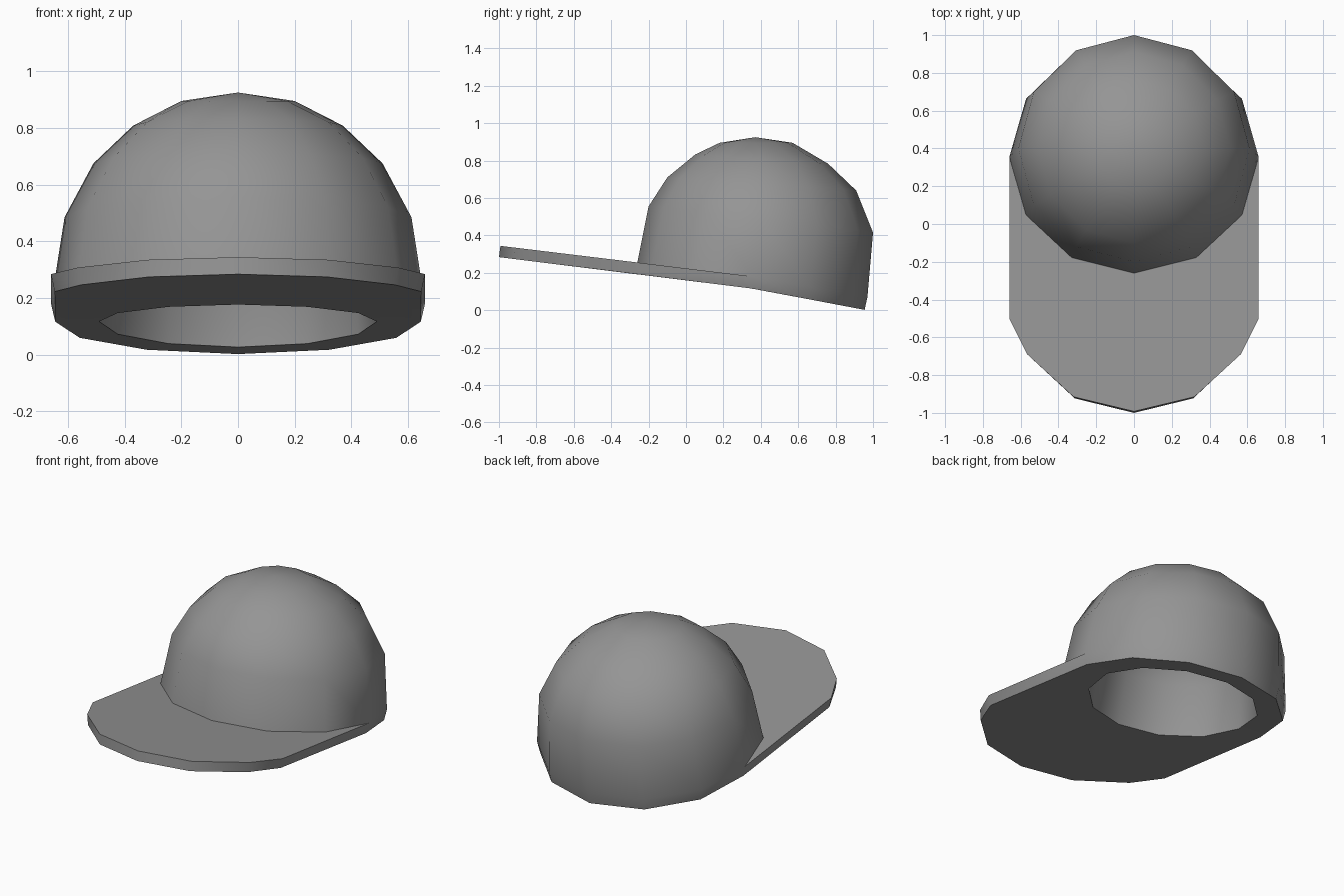
import bpy, bmesh, math

if "Cube" in bpy.data.objects:
    bpy.data.objects.remove(bpy.data.objects["Cube"])

N = 12  # sides of the crown; index 0 is +x, 3 is back, 9 is front


def top_z(y):
    """Height of the brim's upper surface, steeper behind the middle."""
    return 0.18 - (y - 0.36) * (0.18 if y > 0.36 else 0.1213)


def bottom_z(y):
    """Height of the underside."""
    return 0.115 - (y - 0.36) * (0.19 if y > 0.36 else 0.125)


bm = bmesh.new()


def ring(cy, rx, ry, height):
    out = []
    for k in range(N):
        a = 2 * math.pi * k / N
        y = cy + ry * math.sin(a)
        out.append(bm.verts.new((rx * math.cos(a), y, height(y, math.sin(a)))))
    return out


def bridge(a, b, ks):
    for k in ks:
        j = (k + 1) % len(a)
        bm.faces.new((a[k], a[j], b[j], b[k]))


# Crown rings from top down: centre y, x radius, y radius, height, tilt
CROWN = [
    (0.375, 0.20, 0.195, 0.895, 0.0),
    (0.405, 0.37, 0.355, 0.808, -0.025),
    (0.405, 0.51, 0.505, 0.675, -0.035),
    (0.400, 0.612, 0.60, 0.485, -0.07),
]


def dome(apex_z, sxy, sz):
    """Pole fan and rings, scaled about the inside centre of the crown."""
    rings = []
    for cy, rx, ry, z, t in CROWN:
        rings.append(ring(0.36 + (cy - 0.36) * sxy, rx * sxy, ry * sxy,
                          lambda y, s, z=z, t=t: 0.15 + (z + t * s - 0.15) * sz))
    apex = bm.verts.new((0, 0.37, apex_z))
    for k in range(N):
        bm.faces.new((apex, rings[0][k], rings[0][(k + 1) % N]))
    for a, b in zip(rings, rings[1:]):
        bridge(a, b, range(N))
    return rings[-1]


# Outer crown, lower band and inner lining
outer = dome(0.925, 1.0, 1.0)
seam = ring(0.355, 0.66, 0.615, lambda y, s: top_z(y))
base = ring(0.35, 0.645, 0.605, lambda y, s: bottom_z(y))
hole = ring(0.345, 0.49, 0.48, lambda y, s: bottom_z(y))
inner = dome(0.77, 0.76, 0.8)
bridge(outer, seam, range(N))
bridge(seam, base, range(6))
bridge(base, hole, range(N))
bridge(hole, inner, range(N))

# Brim pushed forward from the front half of the crown
half = [(0.66, -0.50), (0.565, -0.69), (0.32, -0.915), (0.0, -0.992)]
outline = [(-x, y) for x, y in half] + half[-2::-1]
front = [k % N for k in range(6, 13)]
upper = [bm.verts.new((x, y, top_z(y))) for x, y in outline]
lower = [bm.verts.new((x * 0.98, y - (0.008 if y < -0.6 else 0), bottom_z(y)))
         for x, y in outline]
seam_f = [seam[k] for k in front]
base_f = [base[k] for k in front]
bridge(seam_f, upper, range(6))
bridge(upper, lower, range(6))
bridge(lower, base_f, range(6))
for i in (0, 6):
    bm.faces.new((seam_f[i], upper[i], lower[i], base_f[i]))

bmesh.ops.recalc_face_normals(bm, faces=bm.faces)
mesh = bpy.data.meshes.new("cap")
bm.to_mesh(mesh)
bm.free()

grey = bpy.data.materials.new("grey cloth")
grey.diffuse_color = (0.3, 0.3, 0.3, 1)
grey.use_nodes = True
grey.node_tree.nodes["Principled BSDF"].inputs["Base Color"].default_value = grey.diffuse_color
mesh.materials.append(grey)

cap = bpy.data.objects.new("cap", mesh)
bpy.context.collection.objects.link(cap)
bpy.context.view_layer.objects.active = cap
cap.select_set(True)
bpy.ops.object.shade_smooth_by_angle(angle=math.radians(45))
